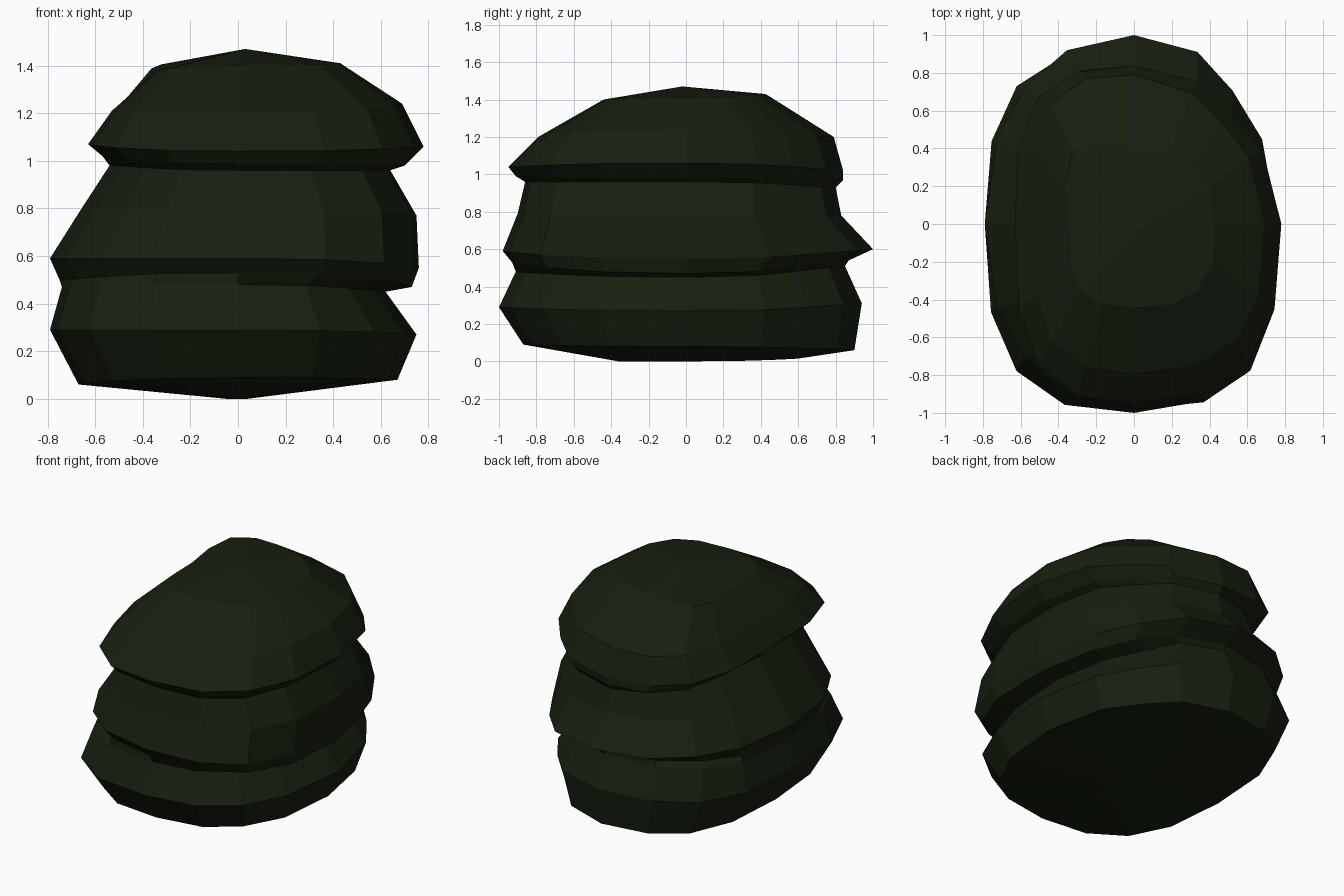
import bpy, bmesh, math, random

if "Cube" in bpy.data.objects:
    bpy.data.objects.remove(bpy.data.objects["Cube"])

random.seed(4)
SIDES = 16

# Corner bulges per layer: back right, back left, front left, front right
LOWER = (-0.09, 0.03, 0.03, 0.00)
MIDDLE = (-0.07, -0.04, -0.04, 0.05)
CAP = (-0.09, 0.05, 0.04, 0.02)
TOP = (-0.02, 0.10, 0.03, 0.02)

# Rings bottom to top: left x, right x, front y, back y, then z at left, right, front, back
RINGS = [
    ((-0.05, 0.04, -0.36, 0.60, 0.00, 0.00, 0.00, 0.015), (0, 0, 0, 0)),  # underside ridge
    ((-0.67, 0.67, -0.87, 0.90, 0.06, 0.08, 0.09, 0.06), LOWER),    # foot
    ((-0.79, 0.75, -1.00, 0.94, 0.29, 0.27, 0.29, 0.31), LOWER),    # lower bulge
    ((-0.74, 0.62, -0.91, 0.85, 0.47, 0.45, 0.48, 0.51), LOWER),    # lower groove
    ((-0.75, 0.73, -0.93, 0.87, 0.50, 0.47, 0.53, 0.54), MIDDLE),   # middle underside
    ((-0.79, 0.76, -0.98, 1.00, 0.59, 0.55, 0.59, 0.60), MIDDLE),   # middle ledge
    ((-0.67, 0.75, -0.90, 0.83, 0.78, 0.77, 0.79, 0.78), MIDDLE),   # middle flank
    ((-0.54, 0.64, -0.86, 0.80, 0.98, 0.96, 0.96, 0.93), MIDDLE),   # upper groove
    ((-0.57, 0.70, -0.91, 0.84, 1.02, 0.98, 0.99, 0.97), CAP),      # cap underside
    ((-0.63, 0.78, -0.95, 0.84, 1.07, 1.06, 1.04, 1.02), CAP),      # cap edge
    ((-0.53, 0.69, -0.79, 0.79, 1.21, 1.24, 1.20, 1.20), CAP),      # cap shoulder
    ((-0.34, 0.43, -0.44, 0.42, 1.38, 1.41, 1.40, 1.43), TOP),      # cap top
]


def ring_point(ring, corners, i):
    xl, xr, yf, yb, zl, zr, zf, zb = ring
    a = 2 * math.pi * i / SIDES
    c, s = math.cos(a), math.sin(a)
    e = 2 / 2.5
    x = (xr if c > 0 else -xl) * math.copysign(abs(c) ** e, c)
    y = (yb if s > 0 else -yf) * math.copysign(abs(s) ** e, s)
    z = c * c * (zr if c > 0 else zl) + s * s * (zb if s > 0 else zf)
    # Push or pull the corner, plus slight irregularity
    if i % (SIDES // 4):
        push = corners[i // (SIDES // 4)] * math.sin(2 * a) ** 2
        x += push * c + random.uniform(-0.006, 0.006)
        y += push * s + random.uniform(-0.006, 0.006)
    return (x, y, z)


# Layered rock skin
bm = bmesh.new()
loops = [[bm.verts.new(ring_point(r, k, i)) for i in range(SIDES)] for r, k in RINGS]
for low, high in zip(loops, loops[1:]):
    for i in range(SIDES):
        j = (i + 1) % SIDES
        bm.faces.new((low[i], low[j], high[j], high[i]))

# Closed underside and peak
bm.faces.new(list(reversed(loops[0])))
peak = bm.verts.new((0.03, -0.02, 1.47))
for i in range(SIDES):
    bm.faces.new((loops[-1][i], loops[-1][(i + 1) % SIDES], peak))
bmesh.ops.recalc_face_normals(bm, faces=bm.faces)

mesh = bpy.data.meshes.new("layered_rock")
bm.to_mesh(mesh)
bm.free()
rock = bpy.data.objects.new("layered_rock", mesh)
bpy.context.collection.objects.link(rock)

# Dark mossy green
mat = bpy.data.materials.new("dark_green")
mat.diffuse_color = (0.008, 0.014, 0.005, 1)
mat.use_nodes = True
mat.node_tree.nodes["Principled BSDF"].inputs["Base Color"].default_value = mat.diffuse_color
mesh.materials.append(mat)
